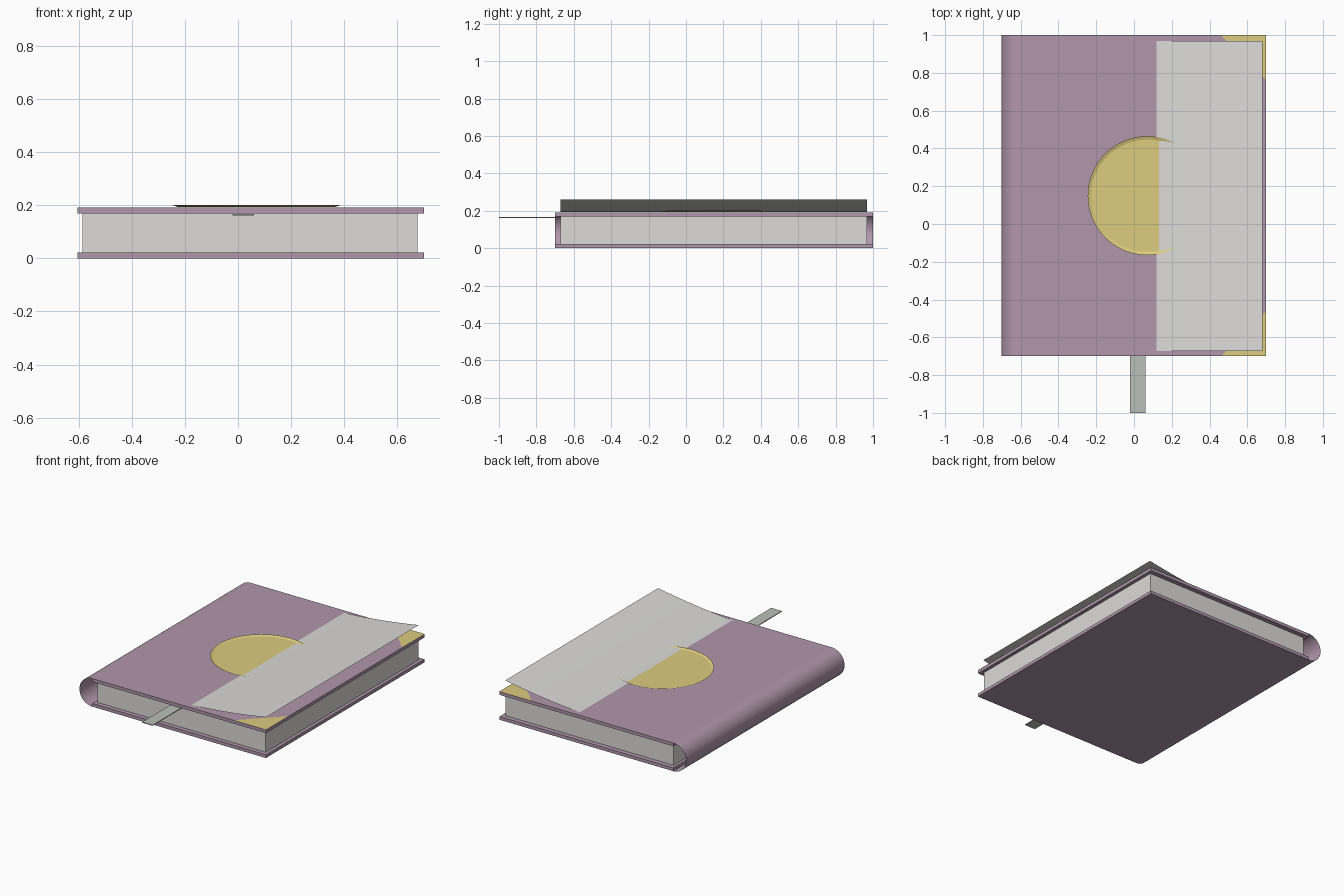
import bpy, bmesh, math

if "Cube" in bpy.data.objects:
    bpy.data.objects.remove(bpy.data.objects["Cube"])


def material(name, r, g, b):
    lin = [((c / 255 + 0.055) / 1.055) ** 2.4 for c in (r, g, b)]
    m = bpy.data.materials.new(name)
    m.diffuse_color = (*lin, 1)
    m.use_nodes = True
    m.node_tree.nodes["Principled BSDF"].inputs["Base Color"].default_value = m.diffuse_color
    return m


MAUVE = material("mauve_cover", 177, 151, 172)
GOLD = material("gold_trim", 221, 204, 126)
PAPER = material("paper", 220, 219, 216)
RIBBON = material("grey_green_ribbon", 186, 193, 184)


def add_object(name, bm, mat, smooth=False):
    me = bpy.data.meshes.new(name)
    bm.to_mesh(me)
    bm.free()
    me.materials.append(mat)
    for p in me.polygons:
        p.use_smooth = smooth
    ob = bpy.data.objects.new(name, me)
    bpy.context.collection.objects.link(ob)
    return ob


def box(name, lo, hi, mat):
    bm = bmesh.new()
    bmesh.ops.create_cube(bm, size=1)
    for v in bm.verts:
        for i in range(3):
            v.co[i] = hi[i] if v.co[i] > 0 else lo[i]
    return add_object(name, bm, mat)


def swept_sheet(name, profile, y0, y1, mat):
    """Thin sheet: an x/z profile drawn out along y."""
    bm = bmesh.new()
    rows = [[bm.verts.new((x, y, z)) for x, z in profile] for y in (y0, y1)]
    for i in range(len(profile) - 1):
        bm.faces.new((rows[0][i], rows[0][i + 1], rows[1][i + 1], rows[1][i]))
    return add_object(name, bm, mat, True)


TOP = 0.191          # top of the upper cover
Y0, Y1 = -0.70, 1.0  # cover ends
HINGE = -0.605       # where covers meet the spine

# Covers and page block
box("bottom_cover", (HINGE, Y0, 0), (0.70, Y1, 0.022), MAUVE)
box("top_cover", (HINGE, Y0, 0.169), (0.70, Y1, TOP), MAUVE)
box("page_block", (-0.585, -0.67, 0.022), (0.677, 0.968, 0.169), PAPER)

# Rounded spine, open at both ends
r = TOP / 2
arc = [math.pi * (1.5 - i / 24) for i in range(25)]
swept_sheet("spine", [(HINGE + r * math.cos(a), r + r * math.sin(a)) for a in arc],
            Y0, Y1, MAUVE)

# Loose sheet curling up from the cover
curl = []
for i in range(17):
    d = 0.56 * i / 16
    curl.append((0.12 + d, 0.1935 + 0.06 * d + 0.106 * d * d))
swept_sheet("loose_sheet", curl, -0.672, 0.968, PAPER)

# Round shallow dish emblem with a raised rim
bm = bmesh.new()
N = 72
rings = []
for rad, z in ((0.297, 0.1943), (0.315, 0.2005)):
    rings.append([bm.verts.new((0.07 + rad * math.cos(2 * math.pi * i / N),
                                0.15 + rad * math.sin(2 * math.pi * i / N), z))
                  for i in range(N)])
bm.faces.new(rings[0])
for i in range(N):
    j = (i + 1) % N
    bm.faces.new((rings[0][i], rings[1][i], rings[1][j], rings[0][j]))
add_object("round_emblem", bm, GOLD)

# Gold corner plates on the two outer corners
for name, y, s in (("front_corner_plate", Y0, 1), ("back_corner_plate", Y1, -1)):
    bm = bmesh.new()
    pts = [(0.70, y), (0.70, y + s * 0.24), (0.46, y)]
    bm.faces.new([bm.verts.new((px, py, TOP + 0.002)) for px, py in pts[::s]])
    add_object(name, bm, GOLD)

# Ribbon bookmark poking out of the pages
box("ribbon_bookmark", (-0.02, -1.0, 0.162), (0.06, -0.6, 0.167), RIBBON)
